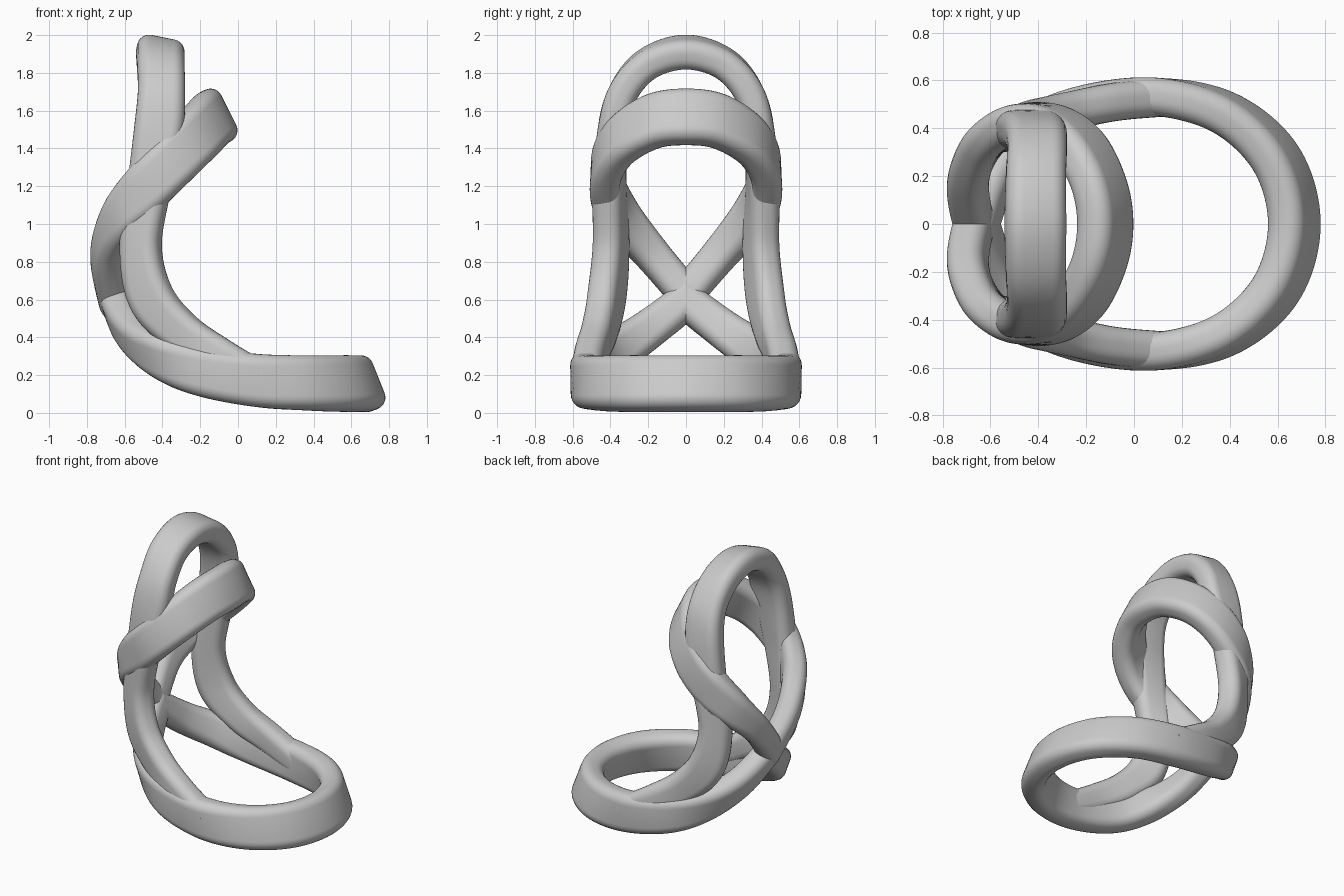
import bpy, bmesh
from math import cos, sin, pi
from mathutils import Vector

cube = bpy.data.objects.get("Cube")
if cube:
    bpy.data.objects.remove(cube, do_unlink=True)

grey = bpy.data.materials.new("plain_grey")
grey.use_nodes = True
grey.diffuse_color = (0.6, 0.6, 0.6, 1)
grey.node_tree.nodes["Principled BSDF"].inputs["Base Color"].default_value = (0.6, 0.6, 0.6, 1)

THICK, RADIUS, STEPS, ARC = 0.16, 0.065, 12, 6


def section(width):
    """Rounded rectangle: first coordinate along the width, second along the thickness."""
    a, b = width / 2 - RADIUS, THICK / 2 - RADIUS
    pts = []
    for corner, (sa, sb) in enumerate([(1, 1), (-1, 1), (-1, -1), (1, -1)]):
        for i in range(ARC + 1):
            ang = (corner + i / ARC) * pi / 2
            pts.append((sa * a + RADIUS * cos(ang), sb * b + RADIUS * sin(ang)))
    return pts


def spline(p, t):
    """Catmull-Rom value and slope between the middle two of four rows."""
    p0, p1, p2, p3 = p
    c1, c2 = (p2 - p0) / 2, p0 - 2.5 * p1 + 2 * p2 - p3 / 2
    c3 = (p3 - p0) / 2 + 1.5 * (p1 - p2)
    return p1 + c1 * t + c2 * t * t + c3 * t ** 3, c1 + 2 * c2 * t + 3 * c3 * t * t


def band(name, rows):
    """Sweep half a loop (position, outward normal, width), trim it at y = 0 and mirror it."""
    rows = [Vector(r) for r in rows]
    flip = rows[1].copy()
    flip[1], flip[4] = -flip[1], -flip[4]
    rows = [2 * flip - rows[0], flip] + rows + [2 * rows[-1] - rows[-2]]
    bm = bmesh.new()
    rings = []
    for k in range(len(rows) - 3):
        last = k == len(rows) - 4
        for s in range(STEPS + last):
            v, d = spline(rows[k:k + 4], s / STEPS)
            tangent = Vector(d[:3]).normalized()
            normal = Vector(v[3:6])
            normal = (normal - tangent * normal.dot(tangent)).normalized()
            across = tangent.cross(normal)
            rings.append([bm.verts.new(Vector(v[:3]) + across * a + normal * b)
                          for a, b in section(v[6])])
    for r0, r1 in zip(rings, rings[1:]):
        for i in range(len(r0)):
            j = (i + 1) % len(r0)
            bm.faces.new((r0[i], r0[j], r1[j], r1[i]))
    bm.faces.new(rings[0])
    bm.faces.new(rings[-1])
    everything = bm.verts[:] + bm.edges[:] + bm.faces[:]
    bmesh.ops.bisect_plane(bm, geom=everything, dist=1e-4, plane_co=(0, 0, 0),
                           plane_no=(0, 1, 0), clear_inner=True)
    flat = [f for f in bm.faces if all(abs(v.co.y) < 1e-4 for v in f.verts)]
    bmesh.ops.delete(bm, geom=flat, context='FACES')
    everything = bm.verts[:] + bm.edges[:] + bm.faces[:]
    bmesh.ops.mirror(bm, geom=everything, axis='Y', merge_dist=1e-4)
    bmesh.ops.remove_doubles(bm, verts=bm.verts[:], dist=1e-4)
    bmesh.ops.recalc_face_normals(bm, faces=bm.faces[:])
    mesh = bpy.data.meshes.new(name)
    bm.to_mesh(mesh)
    bm.free()
    mesh.materials.append(grey)
    obj = bpy.data.objects.new(name, mesh)
    bpy.context.collection.objects.link(obj)
    bpy.ops.object.select_all(action='DESELECT')
    obj.select_set(True)
    bpy.context.view_layer.objects.active = obj
    bpy.ops.object.shade_smooth_by_angle(angle=0.6)


# Low ring that forms the seat and rises to the crossing at the back
band("seat_ring", [
    (0.67, 0, 0.155, 0.93, 0, 0.37, 0.3),
    (0.595, 0.27, 0.155, 0.82, 0.47, 0.32, 0.3),
    (0.385, 0.46, 0.158, 0.5, 0.84, 0.18, 0.29),
    (0.1, 0.53, 0.172, 0, 1, 0, 0.28),
    (-0.2, 0.498, 0.222, -0.1, 1, -0.1, 0.26),
    (-0.42, 0.393, 0.31, -0.4, 0.8, -0.35, 0.24),
    (-0.57, 0.215, 0.43, -0.75, 0.5, -0.45, 0.21),
    (-0.65, 0, 0.595, -0.95, 0, -0.3, 0.19),
    (-0.69, -0.2, 0.77, -1, -0.1, 0, 0.18)])

# Leaning ring that forms the armrest and drops to the same crossing
band("arm_ring", [
    (-0.12, 0, 1.567, 0.9, 0, 0.45, 0.305),
    (-0.148, 0.17, 1.545, 0.78, 0.4, 0.4, 0.3),
    (-0.235, 0.332, 1.45, 0.4, 0.85, 0.2, 0.29),
    (-0.355, 0.415, 1.325, 0.05, 1, 0, 0.28),
    (-0.49, 0.417, 1.185, -0.2, 1, 0, 0.27),
    (-0.62, 0.342, 1.03, -0.65, 0.76, 0, 0.235),
    (-0.692, 0.185, 0.845, -0.9, 0.45, 0, 0.19),
    (-0.668, 0, 0.625, -0.95, 0, -0.25, 0.18),
    (-0.6, -0.16, 0.42, -1, -0.2, -0.3, 0.17)])

# Tall arch whose legs sweep down and melt into the seat ring
band("back_arch", [
    (-0.412, 0, 1.91, 0.2, 0, 1, 0.255),
    (-0.41, 0.2, 1.85, 0.12, 0.5, 0.86, 0.25),
    (-0.405, 0.33, 1.7, 0, 0.88, 0.4, 0.25),
    (-0.42, 0.387, 1.5, 0, 1, 0.15, 0.26),
    (-0.47, 0.405, 1.2, -0.2, 1, 0, 0.23),
    (-0.515, 0.397, 0.88, -0.42, 0.9, 0, 0.22),
    (-0.46, 0.42, 0.61, -0.42, 0.88, 0, 0.245),
    (-0.3, 0.46, 0.428, -0.3, 0.95, -0.1, 0.22),
    (-0.1, 0.508, 0.3, -0.1, 1, 0, 0.2),
    (0.12, 0.53, 0.18, 0, 1, 0, 0.18)])
